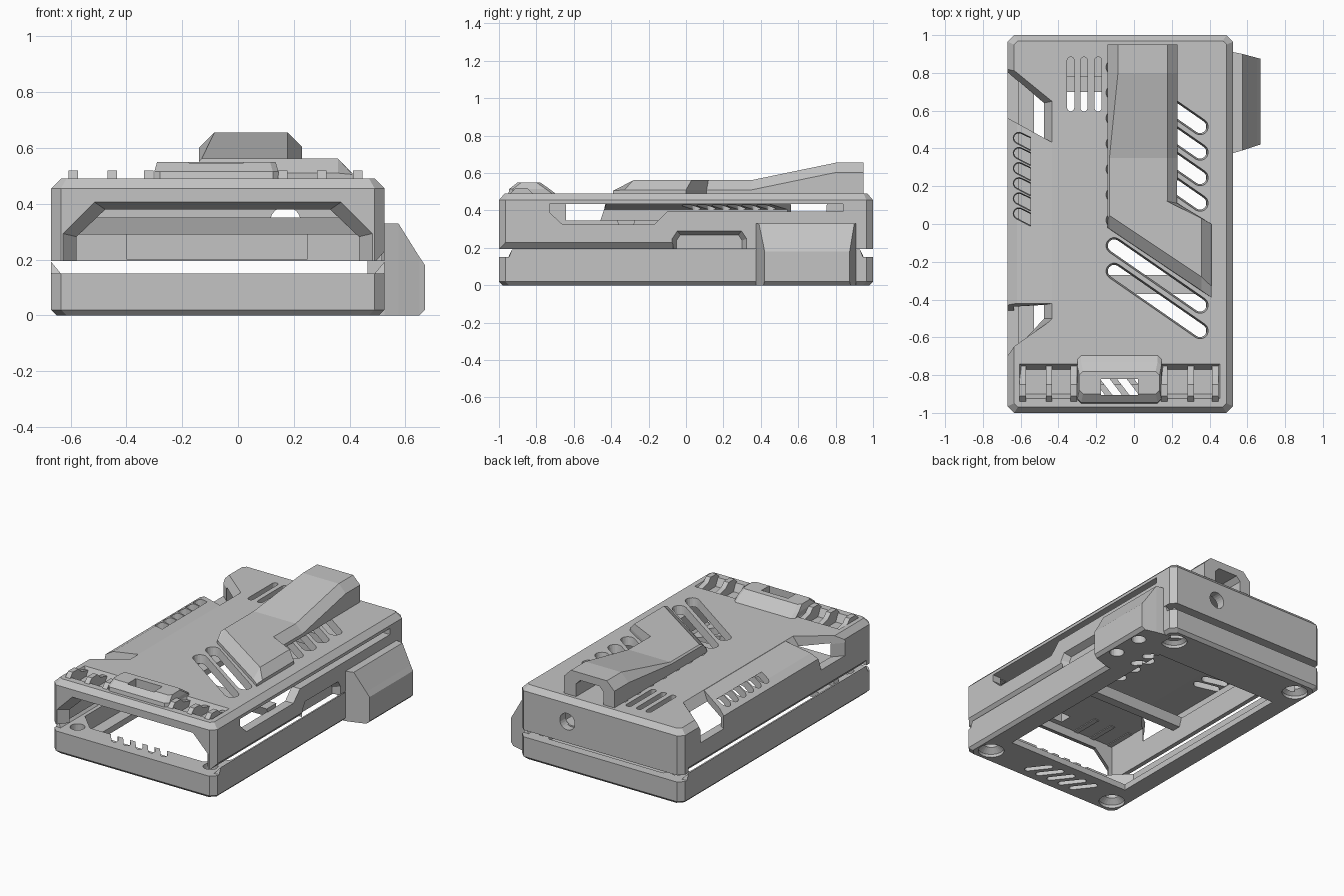
import bpy, bmesh, math
from mathutils import Vector

cube = bpy.data.objects.get("Cube")
if cube:
    bpy.data.objects.remove(cube, do_unlink=True)

grey = bpy.data.materials.new("plain grey")
grey.use_nodes = True
colour = (0.55, 0.55, 0.55, 1)
grey.diffuse_color = colour
grey.node_tree.nodes["Principled BSDF"].inputs["Base Color"].default_value = colour


def loft(name, rings):
    """Closed solid through rings of equal length."""
    bm = bmesh.new()
    loops = [[bm.verts.new(p) for p in ring] for ring in rings]
    n = len(loops[0])
    for a, b in zip(loops, loops[1:]):
        for i in range(n):
            j = (i + 1) % n
            bm.faces.new((a[i], a[j], b[j], b[i]))
    bm.faces.new(loops[0])
    bm.faces.new(loops[-1])
    bmesh.ops.recalc_face_normals(bm, faces=bm.faces)
    mesh = bpy.data.meshes.new(name)
    bm.to_mesh(mesh)
    bm.free()
    mesh.materials.append(grey)
    ob = bpy.data.objects.new(name, mesh)
    bpy.context.collection.objects.link(ob)
    return ob


def at(axis, value, pts):
    """Place 2D points on the plane axis = value."""
    if axis == "x":
        return [(value, u, v) for u, v in pts]
    if axis == "y":
        return [(u, value, v) for u, v in pts]
    return [(u, v, value) for u, v in pts]


def prism(name, axis, lo, hi, pts):
    return loft(name, [at(axis, lo, pts), at(axis, hi, pts)])


def rect(x0, x1, y0, y1, c=0.0):
    if not c:
        return [(x0, y0), (x1, y0), (x1, y1), (x0, y1)]
    return [(x0 + c, y0), (x1 - c, y0), (x1, y0 + c), (x1, y1 - c),
            (x1 - c, y1), (x0 + c, y1), (x0, y1 - c), (x0, y0 + c)]


def arch(x0, x1, low, shoulder, top, c):
    return [(x0, low), (x1, low), (x1, shoulder), (x1 - c, top), (x0 + c, top), (x0, shoulder)]


def box(name, x0, x1, y0, y1, z0, z1):
    return prism(name, "z", z0, z1, rect(x0, x1, y0, y1))


def circle(u, v, r, n=24):
    return [(u + r * math.cos(math.tau * i / n), v + r * math.sin(math.tau * i / n)) for i in range(n)]


def capsule(p, q, r, n=8):
    p, q = Vector(p), Vector(q)
    base = math.atan2(q.y - p.y, q.x - p.x)
    out = []
    for c, start in ((q, base - math.pi / 2), (p, base + math.pi / 2)):
        for i in range(n + 1):
            a = start + math.pi * i / n
            out.append((c.x + r * math.cos(a), c.y + r * math.sin(a)))
    return out


def slot(p, q, r, z0, z1, flare=0.0):
    return loft("slot_cutter", [at("z", z0, capsule(p, q, r)), at("z", z1, capsule(p, q, r + flare))])


def cut(target, cutters):
    for c in cutters:
        mod = target.modifiers.new("cut", "BOOLEAN")
        mod.operation = "DIFFERENCE"
        mod.solver = "EXACT"
        mod.object = c
        bpy.context.view_layer.objects.active = target
        bpy.ops.object.modifier_apply(modifier=mod.name)
        bpy.data.objects.remove(c, do_unlink=True)


L, R = -0.67, 0.525

# Lower tray with a chamfered foot, a pocket, an open floor and a slotted front block
tray = loft("lower_tray", [
    at("z", 0, rect(L + .02, R - .02, -.98, .98, .035)),
    at("z", .02, rect(L, R, -1, 1, .035)),
    at("z", .15, rect(L, R, -1, 1, .035))])
cuts = [prism("pocket", "z", .04, .3, rect(-.61, .465, -.85, .94, .12)),
        box("floor_opening", -.53, .38, -.72, .7, -.1, .1)]
for x in (-.56, .415):
    for y in (-.88, .88):
        cuts.append(loft("screw_cutter", [at("z", z, circle(x, y, r)) for z, r in
                                          ((-.01, .08), (.02, .08), (.05, .045), (.3, .045))]))
for i in range(5):
    x = -.31 + .09 * i
    cuts.append(slot((x - .04, -.8), (x + .045, -.91), .02, -.1, .3))
for y in (.55, .66):
    cuts.append(slot((.4, y), (.43, y - .03), .025, -.1, .1))
cut(tray, cuts)

# Ridges along the tray's long sides
for name, outer, inner in (("left_tray_ridge", R, R - .035), ("right_tray_ridge", L, L + .035)):
    loft(name, [[(outer, y1, .14), (inner, y1, .14), (inner, y1, .15), (outer, y2, .192)]
                for y1, y2 in ((-.95, -.93), (.95, .93))])

# Side housing with sloped shoulders
housing = loft("side_housing", [
    at("x", .465, rect(.375, .91, .0, .33)),
    at("x", .525, rect(.375, .91, .0, .33)),
    at("x", .575, rect(.39, .9, .0, .33)),
    at("x", .65, rect(.415, .88, .0, .21)),
    at("x", .67, rect(.42, .875, .02, .18))])
cut(housing, [prism("round_hole", "z", -.1, .1, circle(.6, y, .045)) for y in (.55, .76)])

# Upper shell
shell = loft("upper_shell", [
    at("z", .195, rect(L, R, -1, 1, .035)),
    at("z", .455, rect(L, R, -1, 1, .035)),
    at("z", .49, rect(L + .035, R - .035, -.97, .97, .02))])

recess_low = [(-.70, -.74), (-.48, -.5), (-.48, .64), (-.70, .83)]
recess_top = [(-.70, -.69), (-.43, -.5), (-.43, .65), (-.70, .87)]
cuts = [
    box("cavity", -.61, .465, -.94, .94, .1, .435),
    # Front mouth with a bevelled frame
    loft("front_mouth", [at("y", -1.01, arch(-.635, .49, .1, .295, .41, .115)),
                         at("y", -.93, arch(-.57, .425, .1, .28, .375, .1))]),
    # Bevels under the side walls
    prism("under_bevel", "y", -1.1, -.07, [(.535, .18), (.535, .24), (.49, .19)]),
    prism("under_bevel", "y", -.93, .93, [(-.68, .18), (-.68, .24), (-.635, .19)]),
    # Long window in the side wall
    prism("side_window", "x", .4, .6, [(-.73, .435), (-.73, .39), (-.66, .325), (-.17, .325),
                                       (-.1, .395), (.84, .395), (.84, .435)]),
    loft("port_recess", [at("x", .535, arch(-.08, .33, .15, .25, .295, .03)),
                         at("x", .48, arch(-.05, .3, .15, .24, .27, .02))]),
    prism("back_hole", "y", .8, 1.1, circle(.17, .335, .055)),
    # Recess for the louvred side panel
    loft("panel_recess", [at("z", .345, recess_low), at("z", .43, recess_low), at("z", .495, recess_top)]),
    # Pockets behind the front edge
    loft("front_pocket", [at("z", .44, rect(-.58, -.32, -.9, -.77)), at("z", .5, rect(-.61, -.29, -.93, -.735))]),
    loft("front_pocket", [at("z", .44, rect(.17, .43, -.9, -.77)), at("z", .5, rect(.14, .46, -.93, -.735))]),
    box("centre_hole", -.175, .02, -.905, -.82, .3, .6)]
for i in range(9):
    y = .83 - .135 * i
    cuts.append(slot((-.105, y), (.35, y - .315), .028, .4, .495, .016))
for x in (-.335, -.265, -.19):
    cuts.append(slot((x, .615), (x, .865), .019, .4, .6))
cut(shell, cuts)

# Louvred side panel
profile = [(-.425, .49), (-.62, .458), (-.67, .43), (-.67, .345), (-.635, .345), (-.635, .405), (-.425, .44)]
panel = loft("louvred_panel", [
    [(x, -.42 - .35 * max(0, .455 - z), z) for x, z in profile],
    [(x, .43 - .55 * (x + .43), z) for x, z in profile]])
cut(panel, [slot((-.61, .455 - .08 * i), (-.51, .405 - .08 * i), .02, .36, .47, .012) for i in range(6)])

# Ribs over the front pockets
for side, xs in (("right", (-.59, -.45, -.32)), ("left", (.16, .3, .43))):
    for i, x in enumerate(xs):
        prism(f"{side}_front_rib_{i + 1}", "x", x - .017, x + .017,
              [(-.94, .43), (-.94, .49), (-.91, .52), (-.85, .52), (-.82, .49), (-.74, .47), (-.74, .43)])

# Raised latch plate at the centre front
latch = loft("front_latch", [
    at("z", .485, rect(-.3, .145, -.95, -.69, .02)),
    at("z", .515, rect(-.3, .145, -.945, -.73, .02)),
    at("z", .55, rect(-.29, .135, -.9, -.78, .02))])
cut(latch, [box("latch_hole", -.175, .02, -.905, -.82, .3, .7)])


# Raised air hood that climbs towards the back
def hood_ring(y0, y1, x1, top, bevel, lead=0.0):
    """Cross-section from the straight left edge (at y0) to the right edge (at y1)."""
    return [(-.14, y0, .488), (-.14, y0, top - bevel), (-.14 + bevel, y0 + lead / 2, top),
            (x1 - .052, y1 + lead, top), (x1, y1, top - .052), (x1, y1, .488)]


hood = loft("air_hood", [
    hood_ring(.95, .95, .23, .655, .055),
    hood_ring(.8, .8, .23, .655, .055),
    hood_ring(.35, .35, .23, .562, .01),
    hood_ring(.12, .11, .228, .562, .01, .01),
    hood_ring(.05, 0, .41, .562, .01, .03),
    hood_ring(.02, -.33, .41, .562, .01, .05),
    [(-.14, -.02, .488), (-.14, -.02, .505), (-.13, -.026, .51),
     (.358, -.353, .51), (.41, -.39, .505), (.41, -.39, .488)]])
cut(hood, [loft("hood_tunnel", [at("y", 1.1, arch(-.06, .14, .47, .575, .605, .03)),
                                at("y", .8, arch(-.06, .14, .47, .575, .605, .03)),
                                at("y", .5, arch(-.06, .14, .47, .51, .54, .03))])])

# Mounting ledge inside the back wall and a cross bar under the top
prism("back_ledge", "x", -.4, .25, [(.78, .2), (.95, .2), (.95, .29), (.78, .29)])
loft("inner_cross_bar", [at("z", .29, rect(-.62, .47, -.35, -.29)), at("z", .35, rect(-.62, .47, -.37, -.27))])
